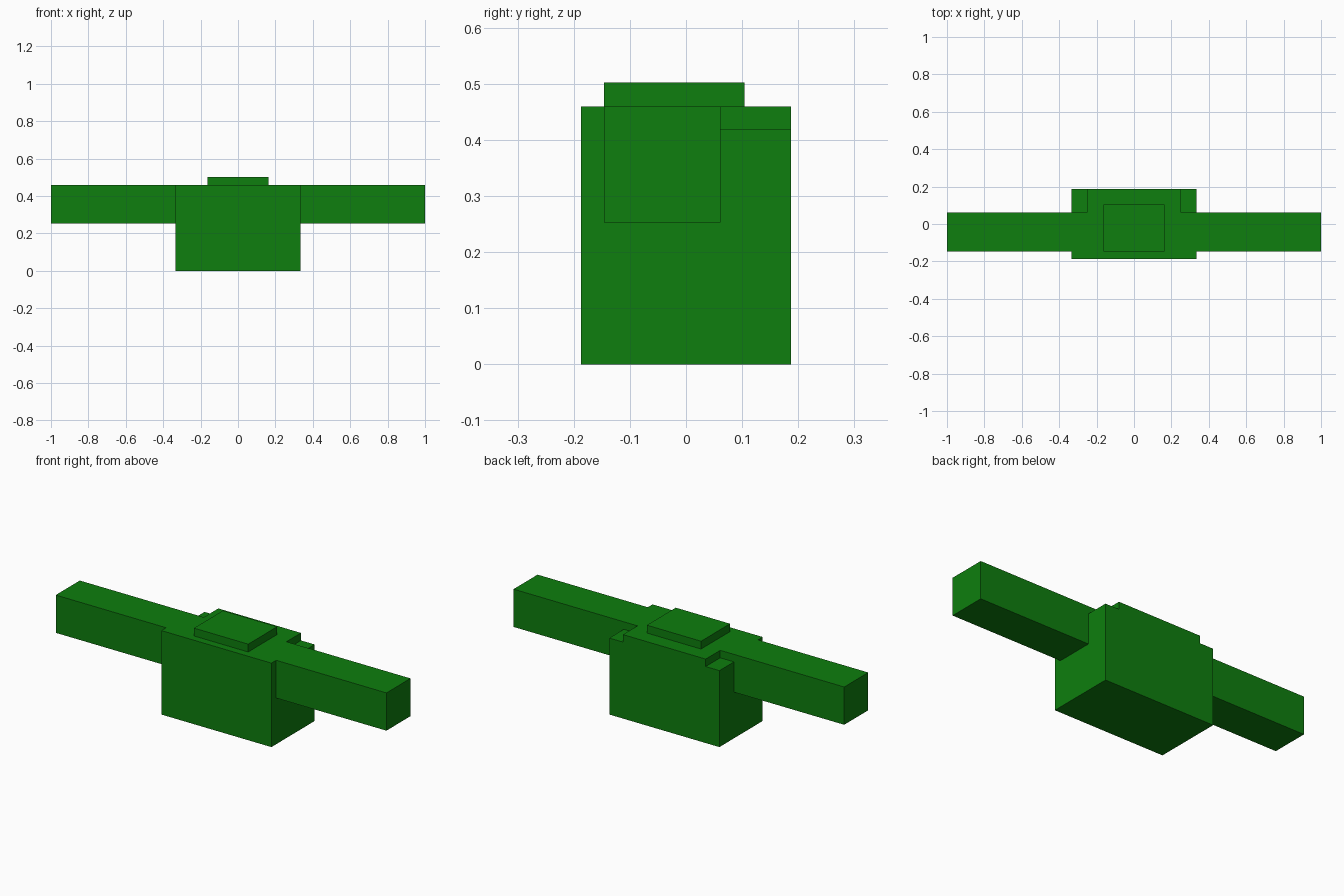
import bpy
import bmesh
from mathutils import Vector

cube = bpy.data.objects.get("Cube")
if cube:
    bpy.data.objects.remove(cube, do_unlink=True)

# Single flat green
green = bpy.data.materials.new("green")
green.use_nodes = True
colour = (0.0044, 0.209, 0.0044, 1.0)
green.diffuse_color = colour
green.node_tree.nodes["Principled BSDF"].inputs["Base Color"].default_value = colour


def box(name, low, high):
    """Axis-aligned block between two corners."""
    low, high = Vector(low), Vector(high)
    bm = bmesh.new()
    bmesh.ops.create_cube(bm, size=1.0)
    for v in bm.verts:
        v.co = Vector(v.co[i] * (high[i] - low[i]) for i in range(3))
    mesh = bpy.data.meshes.new(name)
    bm.to_mesh(mesh)
    bm.free()
    mesh.materials.append(green)
    obj = bpy.data.objects.new(name, mesh)
    obj.location = (low + high) / 2
    bpy.context.collection.objects.link(obj)
    return obj


BODY_X, BODY_Y, TOP = 0.333, 0.187, 0.459

# Main block
body = box("body", (-BODY_X, -BODY_Y, 0), (BODY_X, BODY_Y, TOP))

for side, s in (("left", 1), ("right", -1)):
    # Arm reaching out from the side of the body
    xs = sorted((s * BODY_X, s * 1.0))
    box(side + "_arm", (xs[0], -0.146, 0.2525), (xs[1], 0.0615, TOP))

    # Shallow step cut into the rear top corner
    xs = sorted((s * 0.25, s * 0.4))
    cutter = box(side + "_corner_cutter", (xs[0], 0.0615, 0.418), (xs[1], 0.25, 0.55))
    cutter.hide_render = True
    cutter.hide_viewport = True
    cutter.display_type = 'WIRE'
    cut = body.modifiers.new(side + "_corner_step", 'BOOLEAN')
    cut.operation = 'DIFFERENCE'
    cut.solver = 'EXACT'
    cut.object = cutter

# Raised plate on top
box("top_plate", (-0.164, -0.146, TOP), (0.164, 0.104, 0.502))
